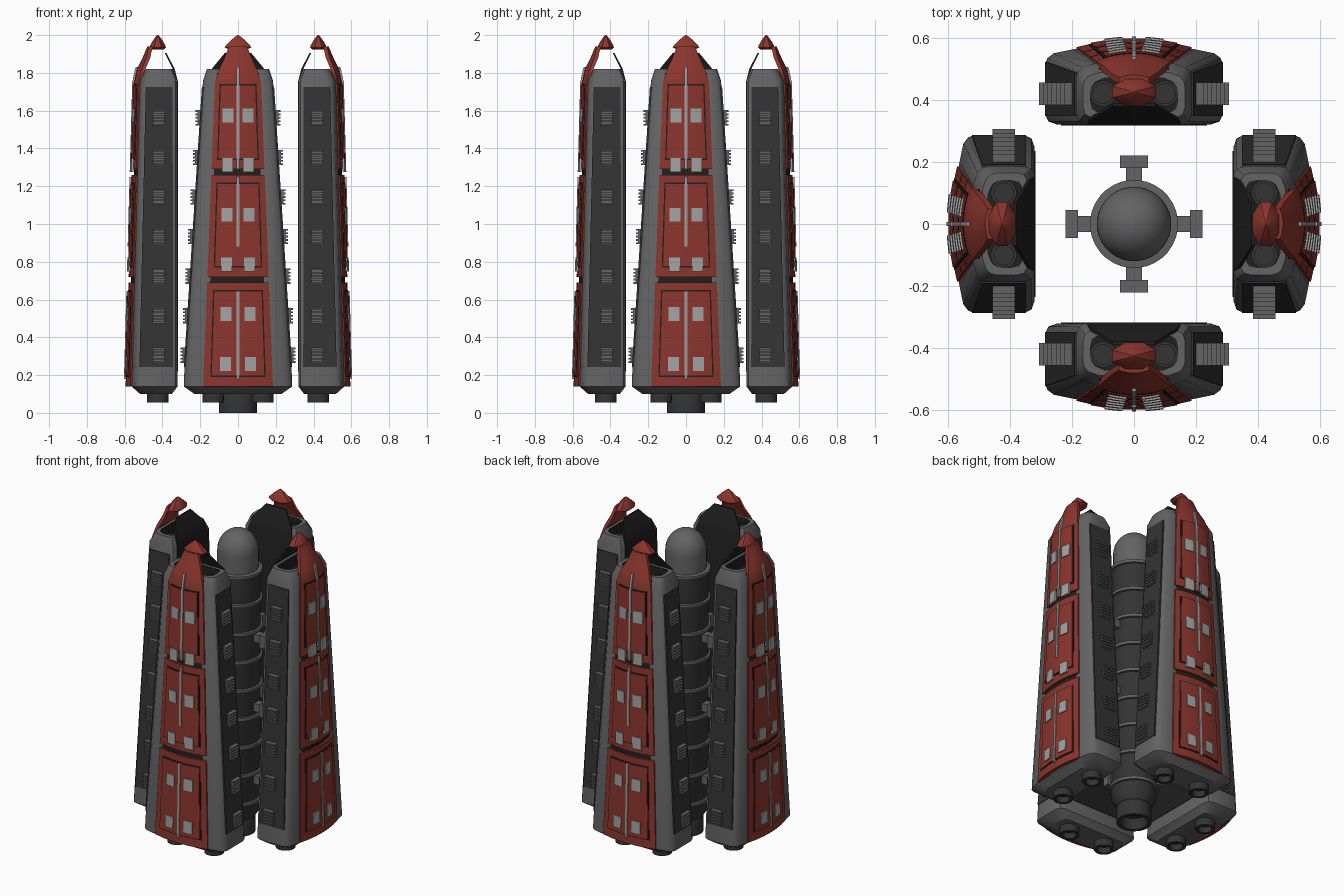
import bpy, bmesh, math
from mathutils import Matrix, Vector

cube = bpy.data.objects.get("Cube")
if cube:
    bpy.data.objects.remove(cube, do_unlink=True)


def material(name, r, g, b):
    m = bpy.data.materials.new(name)
    m.use_nodes = True
    m.diffuse_color = (r, g, b, 1)
    m.node_tree.nodes["Principled BSDF"].inputs["Base Color"].default_value = (r, g, b, 1)
    return m


RED = material("red panel", 0.26, 0.036, 0.026)
GREY = material("hull grey", 0.125, 0.125, 0.128)
DARK = material("dark grey", 0.034, 0.034, 0.034)
BLACK = material("black", 0.014, 0.014, 0.014)
LIGHT = material("light grey", 0.36, 0.36, 0.36)

SIDES = ["front", "left", "back", "right"]


def finish(bm, name, mat, around=False):
    """Turn a bmesh into an object, or four linked copies around the axis."""
    bmesh.ops.recalc_face_normals(bm, faces=bm.faces)
    for f in bm.faces:
        f.smooth = True
    mesh = bpy.data.meshes.new(name)
    bm.to_mesh(mesh)
    bm.free()
    mesh.set_sharp_from_angle(angle=math.radians(32))
    mesh.materials.append(mat)
    for k in range(4 if around else 1):
        ob = bpy.data.objects.new(f"{SIDES[k]}_{name}" if around else name, mesh)
        ob.rotation_euler.z = k * math.pi / 2
        bpy.context.collection.objects.link(ob)


def add_loft(bm, rings, cap_start=True, cap_end=True):
    loops = [[bm.verts.new(p) for p in ring] for ring in rings]
    n = len(loops[0])
    for a, b in zip(loops, loops[1:]):
        for i in range(n):
            bm.faces.new((a[i], a[(i + 1) % n], b[(i + 1) % n], b[i]))
    if cap_start:
        bm.faces.new(loops[0])
    if cap_end:
        bm.faces.new(loops[-1])


def add_sheet(bm, rows, push):
    """A sheet through rows of points, thickened by the push vector."""
    push = Vector(push)
    rings = [[Vector(p) for p in row] + [Vector(p) + push for p in reversed(row)] for row in rows]
    add_loft(bm, rings)


def add_box(bm, centre, size):
    bmesh.ops.create_cube(bm, size=1, matrix=Matrix.Translation(centre) @ Matrix.Diagonal((*size, 1)))


def circle(z, rx, ry=None, cx=0, cy=0, n=32):
    ry = rx if ry is None else ry
    turn = [(i + 0.5) * math.tau / n for i in range(n)]
    return [(cx + rx * math.cos(a), cy + ry * math.sin(a), z) for a in turn]


def lerp_table(z, table):
    for (z0, a), (z1, b) in zip(table, table[1:]):
        if z <= z1:
            return a + (b - a) * (z - z0) / (z1 - z0)
    return table[-1][1]


# Pod shape: half width, outer face depth and red panel half width by height
def hull_w(z):
    return 0.289 - 0.0641 * (z - 0.14)


def outer_y(z):
    return lerp_table(z, [(0.14, -0.575), (1.75, -0.53), (1.82, -0.515), (1.93, -0.46)])


def panel_w(z):
    return lerp_table(z, [(0.14, 0.185), (1.75, 0.122), (1.82, 0.1), (1.93, 0.048)])


def hull_ring(z, w, yi, yo):
    half = [(0.86 * w, yi), (0.96 * w, yi - 0.01), (w, yi - 0.035), (w, yo + 0.06),
            (0.97 * w, yo + 0.04), (0.9 * w, yo + 0.025), (0.68 * w, yo + 0.012)]
    return [(x, y, z) for x, y in half] + [(-x, y, z) for x, y in reversed(half)]


def add_plate(bm, z0, z1, width, off, thick, cx=0.0):
    """A plate that follows the curved outer face; width is a function of height."""
    zs = [z0] + [z for z in (1.75, 1.82, 1.88) if z0 < z < z1] + [z1]
    rows = []
    for z in zs:
        row = []
        for i in range(7):
            x = cx + width(z) * (i / 3 - 1)
            bend = 0.025 * (x / max(panel_w(z), 0.08)) ** 2
            row.append((x, outer_y(z) + bend - off, z))
        rows.append(row)
    add_sheet(bm, rows, (0, thick, 0))


# Pod hull with open top
bm = bmesh.new()
rim = hull_ring(1.82, 0.14, -0.362, -0.482)
add_loft(bm, [hull_ring(0.1, 0.23, -0.35, -0.53), hull_ring(0.14, 0.287, -0.32, -0.575),
              hull_ring(0.2, hull_w(0.2), -0.32, -0.573), hull_ring(1.76, hull_w(1.76), -0.32, -0.53),
              hull_ring(1.82, 0.165, -0.345, -0.50), rim], cap_end=False)
finish(bm, "hull", GREY, True)
bm = bmesh.new()
add_loft(bm, [rim, hull_ring(1.75, 0.14, -0.362, -0.482)], cap_start=False)
finish(bm, "hull_well", BLACK, True)

# Launch tubes in the well, and engine nozzles below
tubes, nozzles = bmesh.new(), bmesh.new()
for s in (-1, 1):
    add_loft(tubes, [circle(z, r, cx=s * 0.1, cy=-0.42) for z, r in
                     ((1.74, 0.042), (1.79, 0.042), (1.79, 0.032), (1.76, 0.032))])
    add_loft(nozzles, [circle(z, r, cx=s * 0.13, cy=-0.425) for z, r in
                       ((0.13, 0.05), (0.1, 0.057), (0.055, 0.057), (0.055, 0.04), (0.09, 0.035))])
finish(tubes, "top_tubes", DARK, True)
finish(nozzles, "nozzles", DARK, True)

# Backing shell seen between the red panels
bm = bmesh.new()
add_plate(bm, 0.15, 1.8, lambda z: panel_w(z) + 0.012, 0.008, 0.012)
finish(bm, "backing_shell", BLACK, True)

# Red armour panels, each with an outlined raised field
panels, outlines, fields = bmesh.new(), bmesh.new(), bmesh.new()
for z0, z1, top in ((0.14, 0.69, 0.04), (0.72, 1.26, 0.04), (1.29, 1.94, 0.2)):
    add_plate(panels, z0, z1, panel_w, 0.02, 0.02)
    add_plate(outlines, z0 + 0.05, z1 - top, lambda z: panel_w(z) * 0.8, 0.022, 0.008)
    add_plate(fields, z0 + 0.057, z1 - top - 0.007, lambda z: panel_w(z) * 0.8 - 0.007, 0.025, 0.008)
finish(panels, "armour_panels", RED, True)
finish(outlines, "panel_outlines", BLACK, True)
finish(fields, "panel_fields", RED, True)

# Windows and centre strip
bm = bmesh.new()
for k in range(6):
    z = 0.26 + k * 0.263
    for s in (-1, 1):
        add_plate(bm, z - 0.037, z + 0.037, lambda z: 0.029, 0.031, 0.012, s * (0.066 - 0.0025 * k))
finish(bm, "windows", LIGHT, True)
bm = bmesh.new()
for z0, z1 in ((0.18, 0.645), (0.88, 1.25), (1.29, 1.83)):
    add_plate(bm, z0, z1, lambda z: 0.007, 0.03, 0.012)
finish(bm, "centre_strip", LIGHT, True)

# Dark side panels and louvred vents
sides, vents = bmesh.new(), bmesh.new()
for s in (-1, 1):
    add_sheet(sides, [[(s * (hull_w(z) + 0.004), -0.348, z), (s * (hull_w(z) + 0.004), y, z)]
                      for z, y in ((0.244, -0.522), (1.724, -0.488))], (-s * 0.012, 0, 0))
    for k in range(7):
        z = 0.305 + k * 0.2095
        x = s * (hull_w(z) + 0.006)
        add_box(vents, (x, -0.42, z), (0.02, 0.06, 0.08))
        for j in range(5):
            add_box(vents, (x + s * 0.008, -0.42, z + (j - 2) * 0.018), (0.026, 0.072, 0.009))
finish(sides, "side_panels", DARK, True)
finish(vents, "side_vents", GREY, True)

# Inner wall panel with its leaning top slat
bm = bmesh.new()
add_sheet(bm, [[(-w, y, z), (w, y, z)] for z, w, y in
               ((0.22, 0.235, -0.317), (1.75, 0.155, -0.317), (1.82, 0.14, -0.335), (1.905, 0.07, -0.378))],
          (0, -0.01, 0))
finish(bm, "inner_panel", BLACK, True)

# Nose cap
bm = bmesh.new()
add_loft(bm, [circle(z, rx, ry, cy=-0.425, n=8) for z, rx, ry in
              ((1.925, 0.055, 0.035), (1.935, 0.077, 0.047), (1.945, 0.07, 0.044),
               (1.975, 0.037, 0.025), (1.993, 0.014, 0.01), (2.0, 0.003, 0.003))])
finish(bm, "nose_cap", RED, True)

# Central core: column, nozzle, dome, rings and docking arms
bm = bmesh.new()
add_loft(bm, [circle(z, r) for z, r in ((0.1, 0.1), (0.15, 0.13), (1.67, 0.13))])
finish(bm, "core_column", DARK)
bm = bmesh.new()
add_loft(bm, [circle(z, r) for z, r in ((0.12, 0.09), (0.09, 0.102), (0, 0.102), (0, 0.08), (0.06, 0.06))])
finish(bm, "core_nozzle", DARK)
bm = bmesh.new()
dome = [(1.78 + 0.13 * math.sin(a), 0.12 * math.cos(a)) for a in [i * math.pi / 22 for i in range(11)]]
add_loft(bm, [circle(z, r) for z, r in [(1.6, 0.12)] + dome + [(1.91, 0.002)]])
finish(bm, "core_dome", GREY)
bm = bmesh.new()
for k in range(9):
    z = 1.66 - k * 0.18
    add_loft(bm, [circle(z + h, r) for h, r in ((-0.012, 0.125), (-0.009, 0.142), (0.009, 0.142), (0.012, 0.125))])
finish(bm, "core_rings", GREY)
bm = bmesh.new()
for z in (0.36, 0.82, 1.26):
    add_box(bm, (0, -0.155, z), (0.05, 0.07, 0.05))
    add_box(bm, (0, -0.2, z), (0.09, 0.04, 0.08))
finish(bm, "docking_arms", GREY, True)
